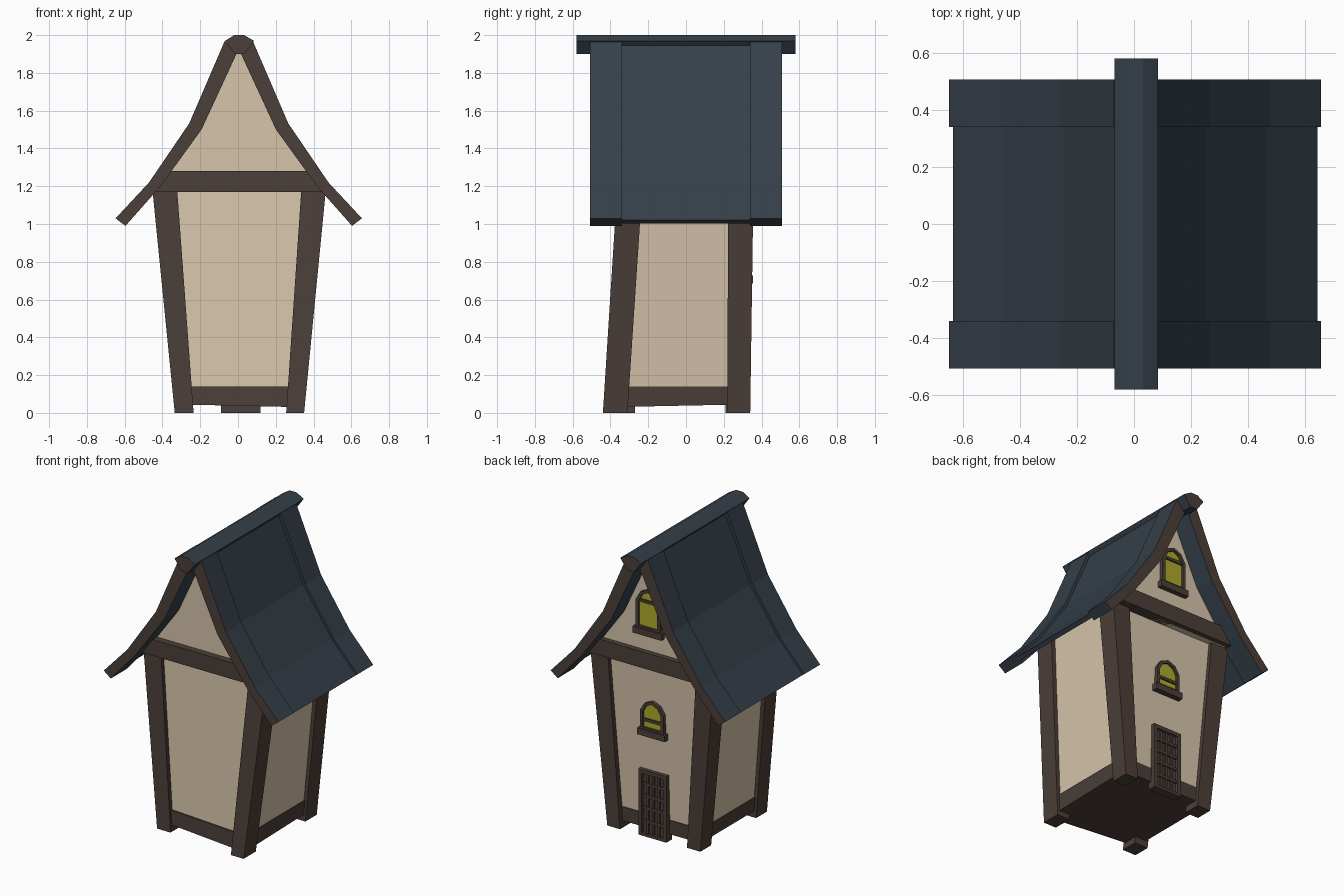
import bpy, bmesh
from mathutils import Vector

if "Cube" in bpy.data.objects:
    bpy.data.objects.remove(bpy.data.objects["Cube"])


def material(name, rgb):
    m = bpy.data.materials.new(name)
    m.diffuse_color = (*rgb, 1)
    m.use_nodes = True
    m.node_tree.nodes["Principled BSDF"].inputs["Base Color"].default_value = m.diffuse_color
    return m


BROWN = material("dark timber", (.072, .050, .041))
CREAM = material("cream plaster", (.68, .56, .41))
SLATE = material("blue slate", (.036, .051, .067))
YELLOW = material("yellow glass", (.43, .40, .022))


def finish(name, bm, mats):
    bmesh.ops.recalc_face_normals(bm, faces=bm.faces[:])
    me = bpy.data.meshes.new(name)
    bm.to_mesh(me)
    bm.free()
    for m in mats:
        me.materials.append(m)
    ob = bpy.data.objects.new(name, me)
    bpy.context.collection.objects.link(ob)
    return ob


def loft(name, ring_a, ring_b, *mats):
    """Closed solid between two rings of 3D points."""
    bm = bmesh.new()
    a = [bm.verts.new(p) for p in ring_a]
    b = [bm.verts.new(p) for p in ring_b]
    bm.faces.new(a)
    bm.faces.new(b)
    for i in range(len(a)):
        j = (i + 1) % len(a)
        bm.faces.new((a[i], a[j], b[j], b[i]))
    return finish(name, bm, mats)


def prism(name, pts, y0, y1, *mats):
    """Profile in x, z extruded along y."""
    return loft(name, [(x, y0, z) for x, z in pts], [(x, y1, z) for x, z in pts], *mats)


def rect(x0, x1, z0, z1):
    return [(x0, z0), (x1, z0), (x1, z1), (x0, z1)]


def frame(name, outer, inner, y0, y1):
    """Hollow frame between two matching outlines."""
    bm = bmesh.new()
    loops = [[bm.verts.new((x, y, z)) for x, z in pts]
             for pts, y in ((outer, y0), (outer, y1), (inner, y1), (inner, y0))]
    n = len(outer)
    for k in range(4):
        a, b = loops[k], loops[(k + 1) % 4]
        for i in range(n):
            j = (i + 1) % n
            bm.faces.new((a[i], a[j], b[j], b[i]))
    return finish(name, bm, [BROWN])


def brown_ends(ob, limit):
    """Timber colour on the outer gable-end faces."""
    for f in ob.data.polygons:
        if abs(f.normal.y) > .9 and abs(f.center.y) > limit:
            f.material_index = 1


def mix(p, q, t):
    return tuple(a + (b - a) * t for a, b in zip(p, q))


# Roof: curved slopes with raised end bands and a thinner middle panel
OUTER = [(.074, 1.97), (.262, 1.533), (.475, 1.22), (.652, 1.03)]
INNER = [(.012, 1.90), (.197, 1.50), (.418, 1.195), (.600, .99)]


def slope(t0, t1, s):
    top = [mix(o, i, t0) for o, i in zip(OUTER, INNER)]
    low = [mix(o, i, t1) for o, i in zip(OUTER, INNER)]
    return [(s * x + .004, z) for x, z in top + low[::-1]]


for s, side in ((-1, "left"), (1, "right")):
    prism(f"roof_panel_{side}", slope(.24, .68, s), -.34, .34, SLATE)
    for e, end in ((-1, "front"), (1, "back")):
        brown_ends(prism(f"roof_band_{end}_{side}", slope(0, 1, s),
                         e * .34, e * .507, SLATE, BROWN), .45)

# Ridge cap
brown_ends(prism("ridge_cap", [(-.068, 1.97), (-.02, 2), (.032, 2), (.085, 1.97),
                               (.034, 1.90), (-.018, 1.90)], -.58, .58, SLATE, BROWN), .5)

# Plaster body, flaring towards the top
low = [(-.315, -.352, .05), (.33, -.405, .05), (.33, .302, .05), (-.315, .296, .05)]
high = [(-.425, -.335, 1.18), (.437, -.338, 1.18), (.437, .33, 1.18), (-.425, .33, 1.18)]
loft("plaster_body", low, high, CREAM)

# Timber base band around the body
grow = lambda p, z: (p[0] * 1.02, p[1] * 1.02, z)
loft("base_band", [grow(p, z) for p, z in zip(low, (.045, .03, .045, .045))],
     [grow(mix(p, q, .08), .14) for p, q in zip(low, high)], BROWN)

# Plaster gable filling the roof
half = [(.42, 1.17)] + [mix(o, i, .6) for o, i in zip(OUTER, INNER)][2::-1]
prism("gable", half + [(-x, z) for x, z in half[::-1]], -.36, .37, CREAM)

# Cross beams under the gables
for e, end in ((-1, "front"), (1, "back")):
    prism(f"cross_beam_{end}", [(-.445, 1.17), (.452, 1.17), (.385, 1.28), (-.38, 1.28)],
          e * .30, e * .405, BROWN)

# Leaning corner posts: x0, x1, y0, y1 at the foot, then at the top
POSTS = {
    "front_left": ((-.335, -.235, -.385, -.27), (-.453, -.322, -.362, -.235)),
    "front_right": ((.255, .35, -.44, -.31), (.335, .465, -.365, -.232)),
    "back_left": ((-.335, -.235, .21, .325), (-.453, -.322, .22, .355)),
    "back_right": ((.255, .35, .22, .34), (.335, .465, .222, .357)),
}


def quad(b, z):
    return [(b[0], b[2], z), (b[1], b[2], z), (b[1], b[3], z), (b[0], b[3], z)]


for name, (foot, top) in POSTS.items():
    loft(f"post_{name}", quad(foot, 0), quad(top, 1.18), BROWN)

# Door on the back wall: frame, panel and lattice
frame("door_frame", rect(-.09, .12, 0, .445), rect(-.064, .094, .02, .42), .28, .338)
prism("door_panel", rect(-.07, .10, .01, .43), .28, .319, BROWN)
for i, x in enumerate((-.026, .015, .056)):
    prism(f"door_upright_{i}", rect(x - .008, x + .008, .02, .42), .30, .329, BROWN)
for i, z in enumerate((.10, .19, .27, .35)):
    prism(f"door_rail_{i}", rect(-.065, .095, z - .009, z + .009), .30, .332, BROWN)


# Arched windows on the back wall and gable
def window(name, cx, hw, z0, spring, top, bar, y):
    right = [(hw, z0), (hw, spring), (hw * .62, spring + (top - spring) * .7)]
    outer = right + [(0, top)] + [(-x, z) for x, z in right[::-1]]
    zc = (z0 + top) / 2
    kz = 1 - .02 / (top - zc)
    inner = [(x * .76, zc + (z - zc) * kz) for x, z in outer]
    shift = lambda pts: [(x + cx, z) for x, z in pts]
    mid = [(a[0] * .88, (a[1] + b[1]) / 2) for a, b in zip(outer, inner)]
    frame(f"{name}_frame", shift(outer), shift(inner), y - .04, y)
    prism(f"{name}_glass", shift(mid), y - .04, y - .014, YELLOW)
    prism(f"{name}_bar", rect(cx - hw * .8, cx + hw * .8, bar - .01, bar + .01),
          y - .03, y - .004, BROWN)
    prism(f"{name}_sill", rect(cx - hw - .016, cx + hw + .016, z0 - .035, z0 + .008),
          y - .04, y + .009, BROWN)


window("lower_window", .015, .088, .72, .85, .925, .79, .346)
window("upper_window", .01, .092, 1.425, 1.615, 1.70, 1.615, .394)
